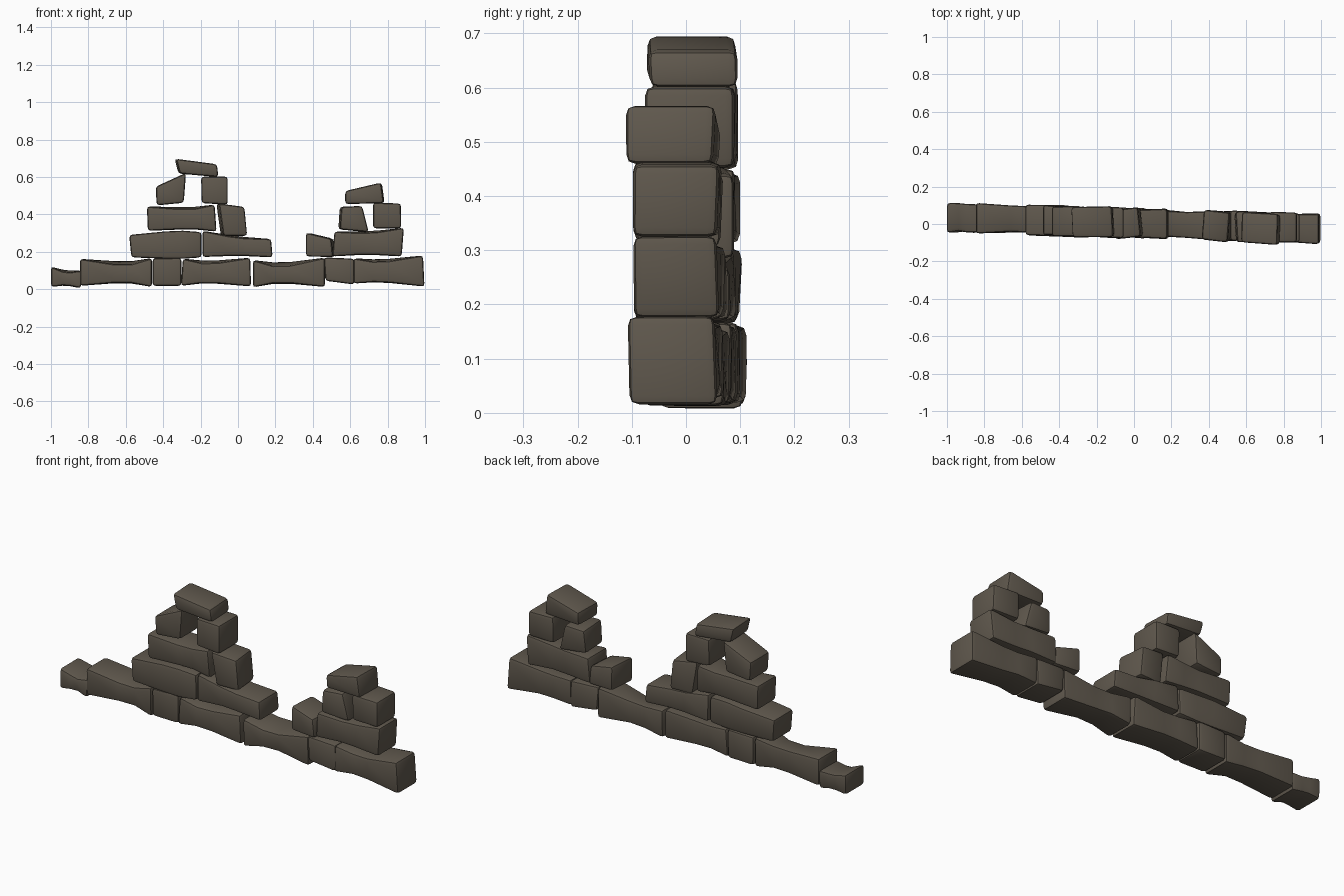
import bpy, bmesh, math, random
from mathutils import Vector, Matrix

if "Cube" in bpy.data.objects:
    bpy.data.objects.remove(bpy.data.objects["Cube"])

random.seed(4)
stone_mat = bpy.data.materials.new("weathered_stone")
stone_mat.diffuse_color = (0.115, 0.097, 0.074, 1)
stone_mat.use_nodes = True
stone_mat.node_tree.nodes["Principled BSDF"].inputs["Base Color"].default_value = stone_mat.diffuse_color


def stone(name, x0, x1, b0, b1, t0, t1, lean0=0, lean1=0, dip=0, mid=0.5, yaw=0, dy=0):
    """Stone from x0 to x1; b/t are bottom/top heights at each end,
    lean shifts the top corners in x, dip pinches the waist."""
    yc = 0.004 - 0.03 * (x0 + x1) / 2 + dy      # wall line runs slightly askew
    stations = [0, mid - 0.12, mid + 0.12, 1] if dip else [0, 1]
    bm = bmesh.new()
    rings = []
    for t in stations:
        waist = dip if 0 < t < 1 else 0
        x = x0 + (x1 - x0) * t
        xt = x + lean0 * (1 - t) + lean1 * t
        zb = b0 + (b1 - b0) * t
        zt = t0 + (t1 - t0) * t
        slope = -0.03 * (x - (x0 + x1) / 2)
        f = -0.078 + yc + slope + waist * 0.3
        k = 0.08 + yc + slope - waist * 0.2
        j = lambda: random.uniform(-0.005, 0.005)
        pts = [(x, f + j(), zb + waist * 0.6), (x, k + j(), zb + waist * 0.5),
               (xt, k + j(), zt - waist * 0.4), (xt, f + j(), zt - waist)]
        rings.append([bm.verts.new(p) for p in pts])
    for a, b in zip(rings, rings[1:]):
        for i in range(4):
            bm.faces.new((a[i], a[(i + 1) % 4], b[(i + 1) % 4], b[i]))
    bm.faces.new(rings[0])
    bm.faces.new(rings[-1][::-1])
    bmesh.ops.recalc_face_normals(bm, faces=bm.faces)
    c = Vector(((x0 + x1) / 2, yc, 0))
    bmesh.ops.rotate(bm, verts=bm.verts, cent=c, matrix=Matrix.Rotation(yaw, 3, 'Z'))
    # worn edges
    sharp = [e for e in bm.edges if e.calc_face_angle() > math.radians(40)]
    bmesh.ops.bevel(bm, geom=sharp, offset=0.017, offset_type='OFFSET', segments=2,
                    profile=0.55, affect='EDGES', clamp_overlap=True)
    me = bpy.data.meshes.new(name)
    bm.to_mesh(me)
    bm.free()
    me.materials.append(stone_mat)
    ob = bpy.data.objects.new(name, me)
    bpy.context.collection.objects.link(ob)
    bpy.ops.object.select_all(action='DESELECT')
    ob.select_set(True)
    bpy.context.view_layer.objects.active = ob
    bpy.ops.object.shade_smooth_by_angle(angle=math.radians(32))


# bottom course
stone("base_end_stone", -1.0, -0.84, 0.012, 0.005, 0.12, 0.10, 0, 0.005, dip=0.018)
stone("base_stone_1", -0.845, -0.46, 0.018, 0.012, 0.162, 0.166, dip=0.032, mid=0.6)
stone("base_stone_2", -0.457, -0.303, 0.018, 0.018, 0.165, 0.168)
stone("base_stone_3", -0.305, 0.07, 0.018, 0.015, 0.163, 0.168, 0.01, -0.005, dip=0.025, mid=0.4)
stone("base_stone_4", 0.08, 0.465, 0.01, 0.012, 0.155, 0.168, dip=0.035, mid=0.4)
stone("base_stone_5", 0.467, 0.622, 0.045, 0.025, 0.17, 0.163, -0.008)
stone("base_stone_6", 0.618, 0.997, 0.03, 0.014, 0.165, 0.18, 0, -0.008, dip=0.022, mid=0.4)

# second course
stone("second_stone_1", -0.57, -0.195, 0.17, 0.17, 0.29, 0.305, -0.012, 0, dip=-0.012, mid=0.62)
stone("second_stone_2", -0.19, 0.185, 0.172, 0.17, 0.312, 0.268, 0, -0.008, dip=0.012)
stone("second_stone_3", 0.368, 0.515, 0.175, 0.172, 0.302, 0.27, 0, -0.01, yaw=-0.08)
stone("second_stone_4", 0.505, 0.875, 0.175, 0.175, 0.308, 0.328, 0.01, 0.012, dip=0.015)

# third course
stone("third_stone_1", -0.482, -0.115, 0.312, 0.308, 0.442, 0.452, -0.005, -0.01, dip=0.018, mid=0.6)
stone("third_stone_2", -0.085, 0.043, 0.285, 0.285, 0.458, 0.44, -0.025, -0.015, yaw=0.1)
stone("third_stone_3", 0.54, 0.695, 0.32, 0.305, 0.44, 0.445, 0.008, -0.035, yaw=0.06)
stone("third_stone_4", 0.722, 0.873, 0.325, 0.325, 0.463, 0.458, 0, -0.002)

# fourth course and caps
stone("fourth_stone_1", -0.435, -0.29, 0.448, 0.462, 0.548, 0.622, -0.005, 0.012)
stone("fourth_stone_2", -0.195, -0.055, 0.46, 0.452, 0.602, 0.602, -0.002, 0)
stone("right_cap_stone", 0.575, 0.782, 0.455, 0.46, 0.525, 0.57, 0, -0.015, yaw=-0.03, dy=-0.008)
stone("left_cap_stone", -0.315, -0.108, 0.618, 0.6, 0.697, 0.668, -0.02, -0.008, yaw=0.05)
